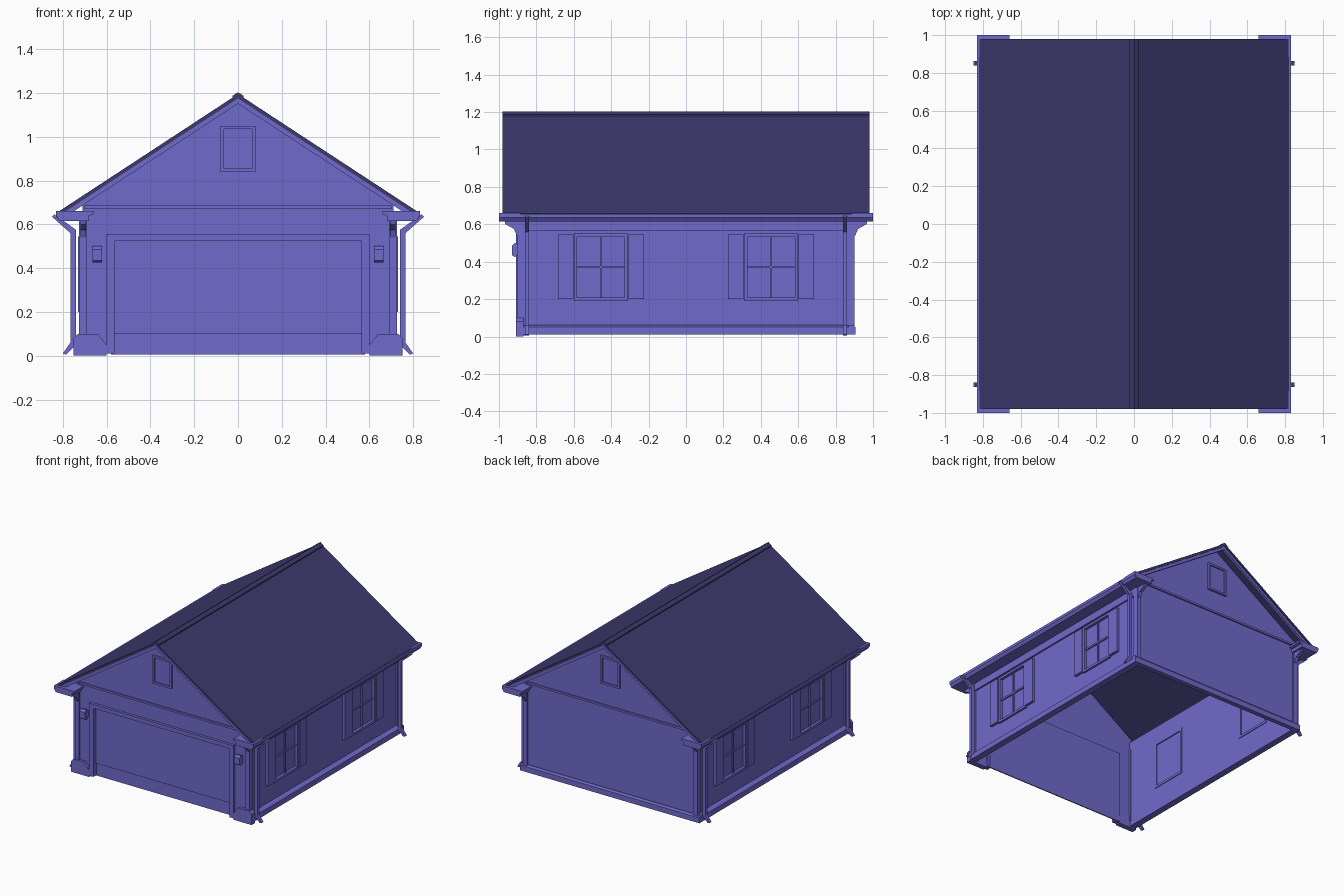
import bpy, bmesh
from mathutils import Vector

if "Cube" in bpy.data.objects:
    bpy.data.objects.remove(bpy.data.objects["Cube"])


def material(name, rgb):
    mat = bpy.data.materials.new(name)
    mat.diffuse_color = (*rgb, 1)
    mat.use_nodes = True
    mat.node_tree.nodes["Principled BSDF"].inputs["Base Color"].default_value = mat.diffuse_color
    return mat


VIOLET = material("violet", (0.163, 0.143, 0.60))
DARK = material("dark_violet", (0.045, 0.041, 0.15))


def prism(name, pts, axis, a, b, mirror="", mat=VIOLET):
    """Extrude a 2D outline along an axis from a to b, mirrored over the named axes."""
    def place(p, t):
        u, v = p
        return {"x": Vector((t, u, v)), "y": Vector((u, t, v)), "z": Vector((u, v, t))}[axis]
    bm = bmesh.new()
    face = bm.faces.new([bm.verts.new(place(p, a)) for p in pts])
    res = bmesh.ops.extrude_face_region(bm, geom=[face])
    verts = [g for g in res["geom"] if isinstance(g, bmesh.types.BMVert)]
    bmesh.ops.translate(bm, verts=verts, vec=place((0, 0), b - a))
    bmesh.ops.recalc_face_normals(bm, faces=bm.faces)
    mesh = bpy.data.meshes.new(name)
    bm.to_mesh(mesh)
    bm.free()
    mesh.materials.append(mat)
    obj = bpy.data.objects.new(name, mesh)
    bpy.context.collection.objects.link(obj)
    if mirror:
        mod = obj.modifiers.new("mirror", "MIRROR")
        mod.use_axis = ["x" in mirror, "y" in mirror, False]
        mod.use_mirror_merge = False
    return obj


def box(name, x, y, z, mirror="", mat=VIOLET):
    return prism(name, [(x[0], y[0]), (x[1], y[0]), (x[1], y[1]), (x[0], y[1])],
                 "z", z[0], z[1], mirror, mat)


def frame(name, axis, u, z, w, a, b, mirror=""):
    """Four trim boards around a rectangle, lying in the plane across the axis."""
    for part, (u0, u1, z0, z1) in {
            "left": (u[0], u[0] + w, z[0], z[1]), "right": (u[1] - w, u[1], z[0], z[1]),
            "bottom": (u[0] + w, u[1] - w, z[0], z[0] + w),
            "top": (u[0] + w, u[1] - w, z[1] - w, z[1])}.items():
        prism(f"{name}_{part}", [(u0, z0), (u1, z0), (u1, z1), (u0, z1)], axis, a, b, mirror)


def chevron(name, top, thick, half, slope, a, b, mirror="", mat=VIOLET):
    """Inverted V band following the roof pitch."""
    low = top - half * slope
    return prism(name, [(0, top), (half, low), (half, low - thick), (0, top - thick),
                        (-half, low - thick), (-half, low)], "y", a, b, mirror, mat)


SLOPE = 0.655

# Side walls, left open at the two windows
box("side_wall_lower", (0.695, 0.71), (-0.89, 0.89), (0.01, 0.2), "x")
box("side_wall_upper", (0.695, 0.71), (-0.89, 0.89), (0.54, 0.68), "x")
box("side_wall_middle", (0.695, 0.71), (-0.31, 0.31), (0.2, 0.54), "x")
box("side_wall_end", (0.695, 0.71), (0.6, 0.89), (0.2, 0.54), "xy")

# Back wall and the front wall around the door
box("back_wall", (-0.71, 0.71), (0.875, 0.89), (0.01, 0.68))
prism("front_wall", [(-0.71, 0.01), (-0.58, 0.01), (-0.58, 0.54), (0.58, 0.54), (0.58, 0.01),
                     (0.71, 0.01), (0.71, 0.68), (-0.71, 0.68)], "y", -0.89, -0.875)

# Gables with vents and a bottom ledge
prism("gable", [(-0.71, 0.68), (0.71, 0.68), (0.71, 0.705), (0, 1.17), (-0.71, 0.705)],
      "y", 0.875, 0.89, "y")
box("gable_ledge", (-0.7, 0.7), (0.885, 0.9), (0.67, 0.685), "y")
frame("gable_vent_frame", "y", (-0.08, 0.08), (0.84, 1.05), 0.015, 0.885, 0.905, "y")
box("gable_vent", (-0.07, 0.07), (0.885, 0.895), (0.85, 1.04), "y")

# Roof, rake boards and ridge cap
chevron("roof", 1.195, 0.02, 0.82, SLOPE, -0.98, 0.98, mat=DARK)
chevron("rake_board", 1.176, 0.025, 0.79, SLOPE, 0.955, 0.975, "y")
chevron("ridge_cap", 1.203, 0.01, 0.025, SLOPE, -0.98, 0.98, mat=DARK)

# Eaves: gutters, soffits and the returns at the corners
prism("gutter", [(0.77, 0.615), (0.815, 0.615), (0.83, 0.635), (0.83, 0.655), (0.77, 0.655)],
      "y", -0.99, 0.99, "x")
box("soffit", (0.7, 0.78), (-0.9, 0.9), (0.62, 0.632), "x")
box("frieze", (0.705, 0.722), (-0.89, 0.89), (0.565, 0.62), "x")
prism("eave_return", [(0.68, 0.615), (0.815, 0.615), (0.83, 0.64), (0.83, 0.66), (0.66, 0.66),
                      (0.66, 0.645), (0.68, 0.64)], "y", 0.885, 1.0, "xy")
prism("return_bracket", [(0.89, 0.54), (0.905, 0.54), (0.92, 0.575), (0.965, 0.6),
                         (0.97, 0.618), (0.89, 0.618)], "x", 0.695, 0.72, "xy")

# Corner boards and footing
box("corner_board", (0.69, 0.725), (0.86, 0.9), (0.05, 0.62), "xy")
prism("side_footing", [(0.7, 0.01), (0.745, 0.01), (0.745, 0.05), (0.725, 0.062), (0.7, 0.062)],
      "y", -0.9, 0.9, "x")
prism("back_footing", [(0.87, 0.01), (0.905, 0.01), (0.905, 0.05), (0.895, 0.062), (0.87, 0.062)],
      "x", -0.745, 0.745)
prism("front_plinth", [(0.6, 0), (0.75, 0), (0.75, 0.08), (0.73, 0.1), (0.64, 0.1), (0.6, 0.05)],
      "y", -0.91, -0.87, "x")

# Garage door with its surround
box("garage_door", (-0.58, 0.58), (-0.878, -0.865), (0.1, 0.54))
box("garage_door_bottom", (-0.58, 0.58), (-0.87, -0.862), (0.005, 0.1))
box("door_post", (0.565, 0.6), (-0.91, -0.865), (0.01, 0.555), "x")
box("door_header", (-0.565, 0.565), (-0.91, -0.865), (0.525, 0.555))

# Windows with frames, glazing bars and shutters
frame("window_frame", "x", (0.31, 0.6), (0.19, 0.55), 0.018, 0.69, 0.725, "xy")
box("window_pane", (0.698, 0.704), (0.32, 0.59), (0.2, 0.54), "xy")
box("window_bar_upright", (0.703, 0.714), (0.45, 0.46), (0.205, 0.535), "xy")
box("window_bar_level", (0.703, 0.714), (0.325, 0.585), (0.365, 0.378), "xy")
box("shutter_inner", (0.708, 0.73), (0.225, 0.308), (0.2, 0.545), "xy")
box("shutter_outer", (0.708, 0.73), (0.602, 0.685), (0.2, 0.545), "xy")

# Wall lamps beside the door
prism("wall_lamp", [(-0.885, 0.445), (-0.915, 0.425), (-0.93, 0.435), (-0.93, 0.485),
                    (-0.915, 0.5), (-0.885, 0.49)], "x", 0.62, 0.665, "x")

# Downspouts at the four corners
prism("downspout", [(0.74, 0.05), (0.785, 0.005), (0.8, 0.01), (0.765, 0.06), (0.765, 0.56),
                    (0.85, 0.635), (0.838, 0.645), (0.74, 0.575)], "y", 0.84, 0.862, "xy")
